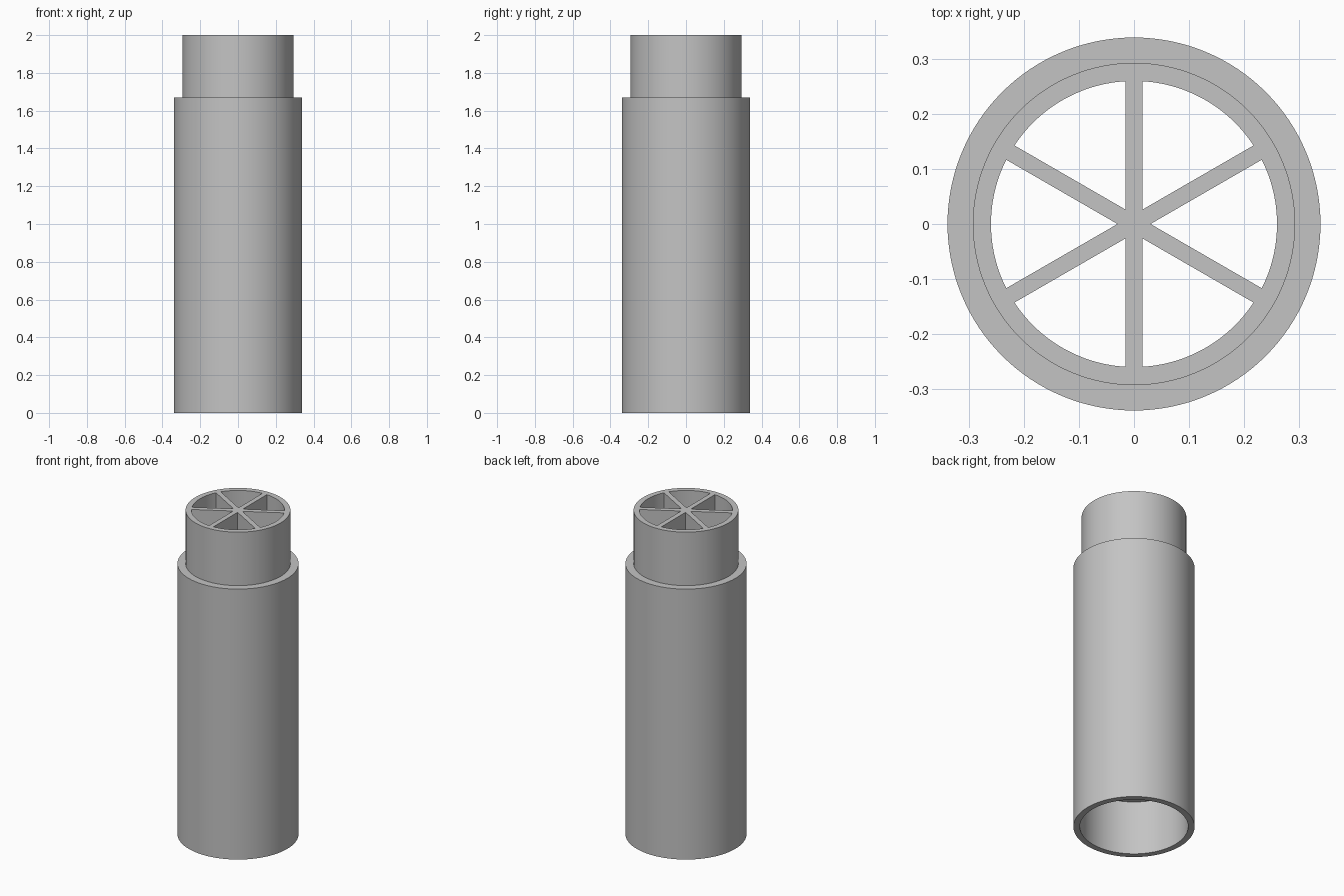
import bpy, bmesh, math
from mathutils import Vector, Matrix

cube = bpy.data.objects.get("Cube")
if cube:
    bpy.data.objects.remove(cube, do_unlink=True)

R_BODY, R_SPIGOT, R_SOCKET, R_BORE = 0.339, 0.293, 0.303, 0.26
Z_SOCKET, Z_STEP, Z_TOP = 0.335, 1.67, 2.0
WEB_HALF = 0.015
SEGMENTS = 128

grey = bpy.data.materials.new("pipe_grey")
grey.use_nodes = True
colour = (0.55, 0.55, 0.55, 1.0)
grey.diffuse_color = colour
grey.node_tree.nodes["Principled BSDF"].inputs["Base Color"].default_value = colour


def finish(bm, name):
    bmesh.ops.recalc_face_normals(bm, faces=bm.faces)
    mesh = bpy.data.meshes.new(name)
    bm.to_mesh(mesh)
    bm.free()
    mesh.materials.append(grey)
    obj = bpy.data.objects.new(name, mesh)
    bpy.context.collection.objects.link(obj)
    bpy.ops.object.select_all(action="DESELECT")
    obj.select_set(True)
    bpy.context.view_layer.objects.active = obj
    bpy.ops.object.shade_smooth_by_angle(angle=math.radians(30))
    return obj


# Pipe shell: closed wall section turned about z, socket below, spigot above
section = [(R_BODY, 0), (R_BODY, Z_STEP), (R_SPIGOT, Z_STEP), (R_SPIGOT, Z_TOP),
           (R_BORE, Z_TOP), (R_BORE, Z_SOCKET), (R_SOCKET, Z_SOCKET), (R_SOCKET, 0)]
bm = bmesh.new()
verts = [bm.verts.new((r, 0, z)) for r, z in section]
edges = [bm.edges.new((a, b)) for a, b in zip(verts, verts[1:] + verts[:1])]
bmesh.ops.spin(bm, geom=verts + edges, cent=(0, 0, 0), axis=(0, 0, 1),
               angle=math.tau, steps=SEGMENTS, use_merge=True)
bmesh.ops.remove_doubles(bm, verts=bm.verts, dist=1e-5)
finish(bm, "pipe_shell")

# Six dividing webs: one star outline raised through the bore
bm = bmesh.new()
outline = []
for i in range(6):
    turn = Matrix.Rotation(math.radians(30 + 60 * i), 3, "Z")
    for x, y in ((R_BORE, -WEB_HALF), (R_BORE, WEB_HALF),
                 (WEB_HALF * math.sqrt(3), WEB_HALF)):
        outline.append(bm.verts.new(turn @ Vector((x, y, Z_SOCKET))))
star = bm.faces.new(outline)
raised = bmesh.ops.extrude_face_region(bm, geom=[star], use_keep_orig=True)
top = [v for v in raised["geom"] if isinstance(v, bmesh.types.BMVert)]
bmesh.ops.translate(bm, verts=top, vec=(0, 0, Z_TOP - Z_SOCKET))
finish(bm, "dividing_webs")
